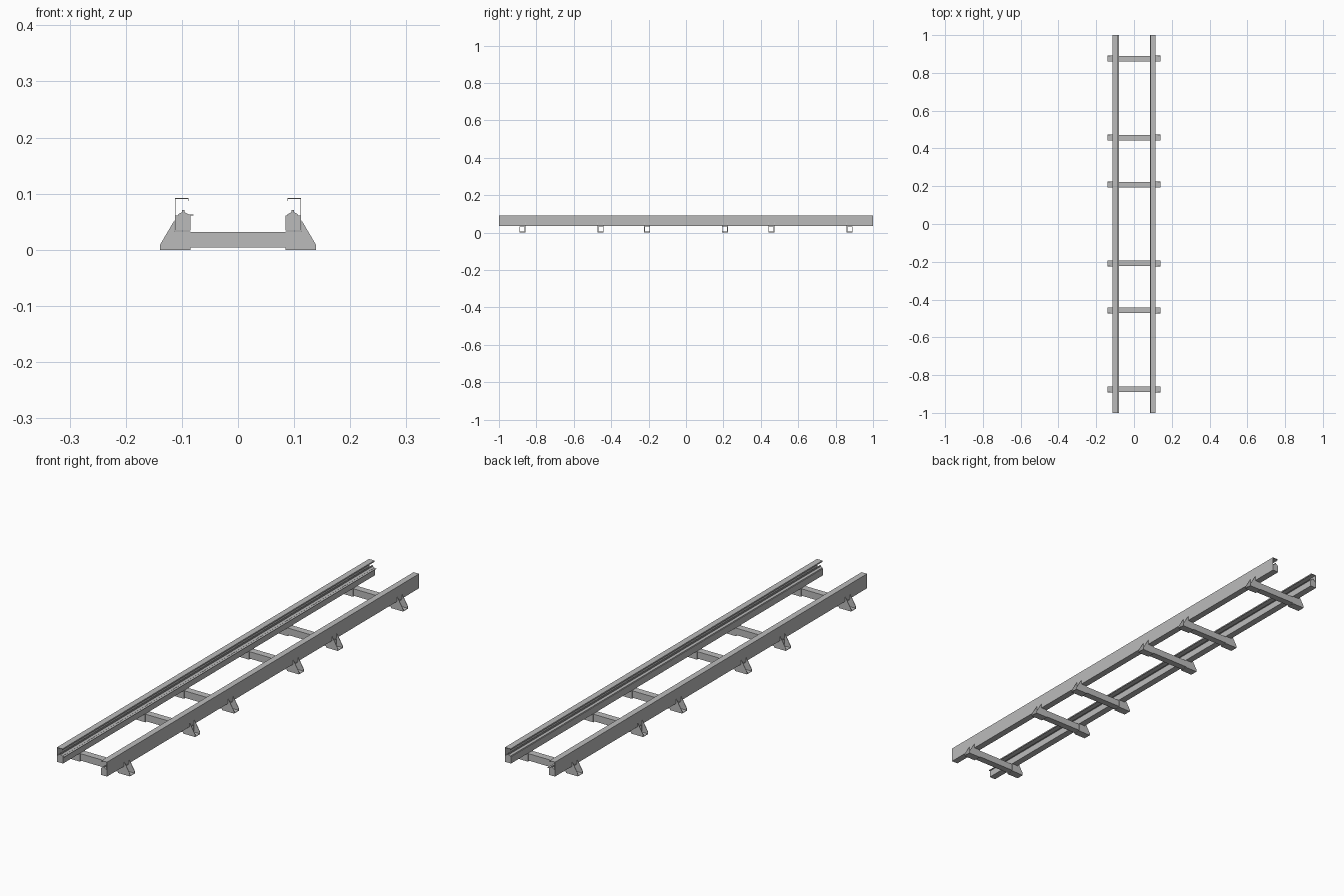
import bpy
import bmesh

cube = bpy.data.objects.get("Cube")
if cube:
    bpy.data.objects.remove(cube, do_unlink=True)

grey = bpy.data.materials.new("steel_grey")
grey.use_nodes = True
COLOUR = (0.5, 0.5, 0.5, 1)
grey.diffuse_color = COLOUR
grey.node_tree.nodes["Principled BSDF"].inputs["Base Color"].default_value = COLOUR

LENGTH = 2.0
TIES = [s * y for y in (0.208, 0.457, 0.875) for s in (-1, 1)]
TIE_WIDTH = 0.028
SHEET = 0.002


def extrude_profile(name, points, y0, y1, side=1):
    """Extrude an (x, z) outline along y; side = -1 mirrors it in x."""
    bm = bmesh.new()
    face = bm.faces.new([bm.verts.new((side * x, y0, z)) for x, z in points])
    grown = bmesh.ops.extrude_face_region(bm, geom=[face])["geom"]
    for v in grown:
        if isinstance(v, bmesh.types.BMVert):
            v.co.y = y1
    bmesh.ops.recalc_face_normals(bm, faces=bm.faces)
    mesh = bpy.data.meshes.new(name)
    bm.to_mesh(mesh)
    bm.free()
    mesh.materials.append(grey)
    obj = bpy.data.objects.new(name, mesh)
    bpy.context.collection.objects.link(obj)
    return obj


def box(name, x0, x1, y0, y1, z0, z1, side=1):
    return extrude_profile(name, [(x0, z0), (x1, z0), (x1, z1), (x0, z1)], y0, y1, side)


# Thin folded cover, open on its inner side
t = 0.0015
cover = [(0.1125, 0.034), (0.1125, 0.0925), (0.088, 0.0925), (0.088, 0.087),
         (0.088 + t, 0.087), (0.088 + t, 0.0925 - t),
         (0.1125 - t, 0.0925 - t), (0.1125 - t, 0.034)]

# Conductor rail: flat foot, sloping shoulders, narrow head
rail = [(0.088, 0.061), (0.107, 0.061), (0.107, 0.063), (0.102, 0.066),
        (0.0995, 0.067), (0.0995, 0.071), (0.0955, 0.071), (0.0955, 0.067),
        (0.093, 0.066), (0.088, 0.063)]

# Side cheek of a bracket, with a gusset rising outside the cover
cheek = [(0.085, 0), (0.139, 0), (0.139, 0.009), (0.113, 0.053),
         (0.113, 0.033), (0.085, 0.033)]

half = LENGTH / 2
for label, side in (("left", 1), ("right", -1)):
    extrude_profile(label + "_cover", cover, -half, half, side)
    box(label + "_beam", 0.085, 0.111, -half, half, 0.034, 0.061, side)
    extrude_profile(label + "_conductor_rail", rail, -half, half, side)
box("right_rail_lip", 0.079, 0.09, -half, half, 0.061, 0.0625, -1)

for i, y in enumerate(TIES):
    h = TIE_WIDTH / 2
    # Hollow cross tube
    box(f"tie_bottom_{i}", -0.112, 0.112, y - h, y + h, 0.004, 0.004 + SHEET)
    box(f"tie_top_{i}", -0.112, 0.112, y - h, y + h, 0.032 - SHEET, 0.032)
    for s in (-1, 1):
        a, b = sorted((y + s * h, y + s * (h - SHEET)))
        box(f"tie_wall_{i}", -0.112, 0.112, a, b, 0.004, 0.032)
    # Channel brackets around the tube ends
    for label, side in (("left", 1), ("right", -1)):
        box(f"{label}_bracket_floor_{i}", 0.085, 0.139, y - h - SHEET, y + h + SHEET, 0, SHEET, side)
        for s in (-1, 1):
            a, b = sorted((y + s * h, y + s * (h + SHEET)))
            extrude_profile(f"{label}_bracket_cheek_{i}", cheek, a, b, side)
